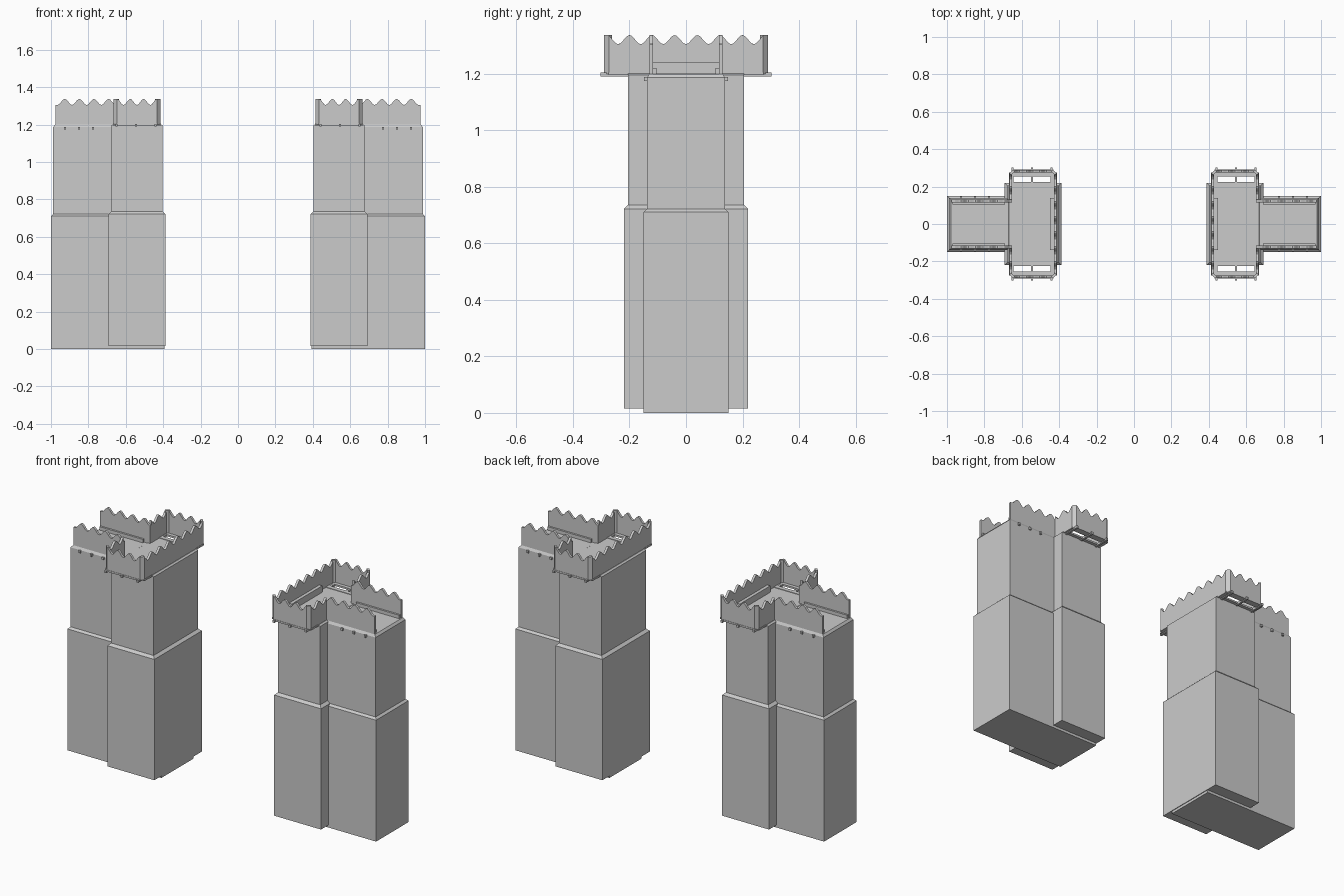
import bpy, bmesh, math
from mathutils import Vector

if "Cube" in bpy.data.objects:
    bpy.data.objects.remove(bpy.data.objects["Cube"])

TOP, LOW, HIGH = 1.2, 1.305, 1.337


def finish(name, bm, mirror_y=False):
    """Turn a bmesh into an object mirrored to the opposite tower."""
    bmesh.ops.recalc_face_normals(bm, faces=bm.faces)
    me = bpy.data.meshes.new(name)
    bm.to_mesh(me)
    bm.free()
    ob = bpy.data.objects.new(name, me)
    bpy.context.collection.objects.link(ob)
    mod = ob.modifiers.new("mirror", "MIRROR")
    mod.use_axis = (True, mirror_y, False)
    mod.use_mirror_merge = False
    return ob


def loft(name, rings):
    """Stacked rectangles (x0, x1, half_y, z) -> closed block."""
    bm = bmesh.new()
    loops = [[bm.verts.new(p) for p in
              ((x0, -y, z), (x1, -y, z), (x1, y, z), (x0, y, z))]
             for x0, x1, y, z in rings]
    for a, b in zip(loops, loops[1:]):
        for i in range(4):
            j = (i + 1) % 4
            bm.faces.new((a[i], a[j], b[j], b[i]))
    bm.faces.new(loops[0][::-1])
    bm.faces.new(loops[-1])
    return finish(name, bm)


def boxes(name, items, mirror_y=True):
    """Several boxes (x0, x1, y0, y1, z0, z1) in one object."""
    bm = bmesh.new()
    for x0, x1, y0, y1, z0, z1 in items:
        vs = bmesh.ops.create_cube(bm, size=1)["verts"]
        for v in vs:
            v.co = Vector(((x0 + x1) / 2 + v.co.x * (x1 - x0),
                           (y0 + y1) / 2 + v.co.y * (y1 - y0),
                           (z0 + z1) / 2 + v.co.z * (z1 - z0)))
    return finish(name, bm, mirror_y)


def wall(name, start, end, inward, period=None, peak=0.0, thick=0.014, flat=0.0, mirror_y=True):
    """Thin parapet with a wavy top; peak = distance of a crest from start."""
    a, b = Vector((*start, 0)), Vector((*end, 0))
    length = (b - a).length
    d, n = (b - a) / length, Vector((*inward, 0)).normalized() * thick
    run = length - flat
    steps = max(1, round(run / period * 10)) if period else 1
    tops = []
    for i in range(steps + 1):
        u = run * i / steps
        w = 0.5 + 0.5 * math.cos(2 * math.pi * (u - peak) / period) if period else 1
        tops.append((u, LOW + (HIGH - LOW) * w))
    if flat:
        tops.append((length, LOW))
    outline = [(0, TOP)] + tops + [(length, TOP)]
    bm = bmesh.new()
    f = bm.faces.new([bm.verts.new(a + d * u + Vector((0, 0, z))) for u, z in outline])
    new = bmesh.ops.extrude_face_region(bm, geom=[f])["geom"]
    bmesh.ops.translate(bm, vec=n, verts=[v for v in new if isinstance(v, bmesh.types.BMVert)])
    return finish(name, bm, mirror_y)


# Tower bodies: wide lower stage, sloped ledge, narrower upper stage
loft("outer_tower", [(0.392, 1.0, 0.15, 0), (0.392, 1.0, 0.15, 0.711),
                     (0.45, 0.988, 0.138, 0.722), (0.45, 0.988, 0.138, 1.187),
                     (0.45, 0.978, 0.130, TOP)])
loft("inner_tower", [(0.388, 0.692, 0.22, 0.015), (0.388, 0.692, 0.22, 0.722),
                     (0.403, 0.677, 0.206, 0.736), (0.403, 0.677, 0.206, 1.195),
                     (0.412, 0.668, 0.206, 1.202)])

# Scalloped parapets
wall("gate_parapet", (0.415, -0.272), (0.415, 0.272), (1, 0), 0.08, 0.232, mirror_y=False)
wall("end_parapet", (0.433, 0.29), (0.647, 0.29), (0, -1), 0.0715, 0.0)
wall("return_parapet", (0.665, 0.13), (0.665, 0.272), (-1, 0), 0.08, 0.07)
wall("outer_parapet", (0.652, 0.13), (0.976, 0.13), (0, -1), 0.078, 0.04, flat=0.012)
wall("corner_parapet_a", (0.415, 0.272), (0.433, 0.29), (1, -1))
wall("corner_parapet_b", (0.665, 0.272), (0.647, 0.29), (-1, -1))

# Overhanging frame with open drop slots and projecting joists
boxes("overhang_frame", [
    (0.430, 0.650, 0.255, 0.292, 1.195, 1.205),
    (0.413, 0.435, 0.200, 0.275, 1.195, 1.205),
    (0.645, 0.667, 0.200, 0.275, 1.195, 1.205),
    (0.430, 0.650, 0.200, 0.225, 1.195, 1.205)])
boxes("overhang_joist", [(x - 0.006, x + 0.006, 0.20, 0.302, 1.190, 1.204)
                         for x in (0.441, 0.545, 0.649)])

# Stub joist ends under the outer parapet
boxes("joist_end", [(x - 0.006, x + 0.006, 0.13, 0.148, 1.174, 1.188)
                    for x in (0.775, 0.85, 0.925)])

# Raised step behind the gate wall and curbs beside the walkway
boxes("wall_step", [(0.425, 0.448, -0.14, 0.14, 1.195, 1.24)], mirror_y=False)
boxes("walk_curb", [(0.69, 0.97, 0.105, 0.118, 1.195, 1.22)])
